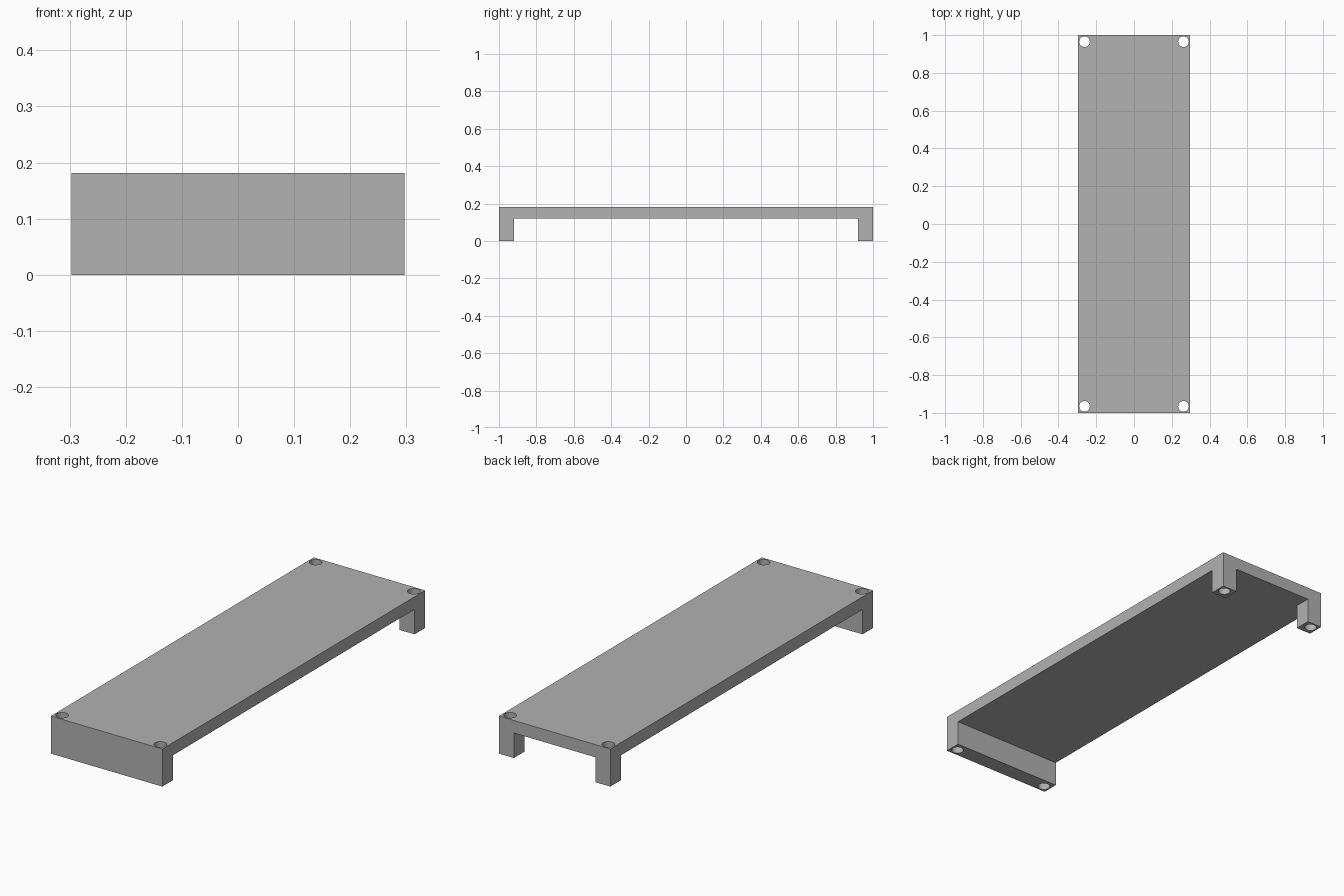
import bpy

if "Cube" in bpy.data.objects:
    bpy.data.objects.remove(bpy.data.objects["Cube"], do_unlink=True)

HALF_W, HALF_L, HEIGHT = 0.297, 1.0, 0.181
SLAB_BOTTOM, LEG = 0.12, 0.08
HOLE_INSET, HOLE_RADIUS = 0.035, 0.028

grey = bpy.data.materials.new("plain grey")
grey.use_nodes = True
colour = (0.445, 0.445, 0.445, 1)
grey.diffuse_color = colour
grey.node_tree.nodes["Principled BSDF"].inputs["Base Color"].default_value = colour


def box(name, low, high):
    centre = [(a + b) / 2 for a, b in zip(low, high)]
    bpy.ops.mesh.primitive_cube_add(size=1, location=centre)
    ob = bpy.context.object
    ob.name = name
    ob.scale = [b - a for a, b in zip(low, high)]
    bpy.ops.object.transform_apply(location=True, rotation=False, scale=True)
    return ob


def cut(target, cutter):
    cutter.hide_render = True
    mod = target.modifiers.new("cut", 'BOOLEAN')
    mod.operation = 'DIFFERENCE'
    mod.solver = 'EXACT'
    mod.object = cutter
    bpy.context.view_layer.objects.active = target
    bpy.ops.object.modifier_apply(modifier=mod.name)
    bpy.data.objects.remove(cutter, do_unlink=True)


# One solid block, hollowed out below
stand = box("raised_platform", (-HALF_W, -HALF_L, 0), (HALF_W, HALF_L, HEIGHT))
inner = HALF_L - LEG
cut(stand, box("underside_cutter", (-1, -inner, -1), (1, inner, SLAB_BOTTOM)))

# Opening that leaves two separate legs at the back
gap = HALF_W - LEG
cut(stand, box("back_opening_cutter", (-gap, 0.5, -1), (gap, 2, SLAB_BOTTOM)))

# Screw hole through each corner
for sx in (-1, 1):
    for sy in (-1, 1):
        bpy.ops.mesh.primitive_cylinder_add(
            vertices=32, radius=HOLE_RADIUS, depth=1,
            location=(sx * (HALF_W - HOLE_INSET), sy * (HALF_L - HOLE_INSET), 0))
        cut(stand, bpy.context.object)

# Finish
stand.data.materials.clear()
stand.data.materials.append(grey)
bpy.ops.object.select_all(action='DESELECT')
stand.select_set(True)
bpy.context.view_layer.objects.active = stand
bpy.ops.object.shade_smooth_by_angle()
